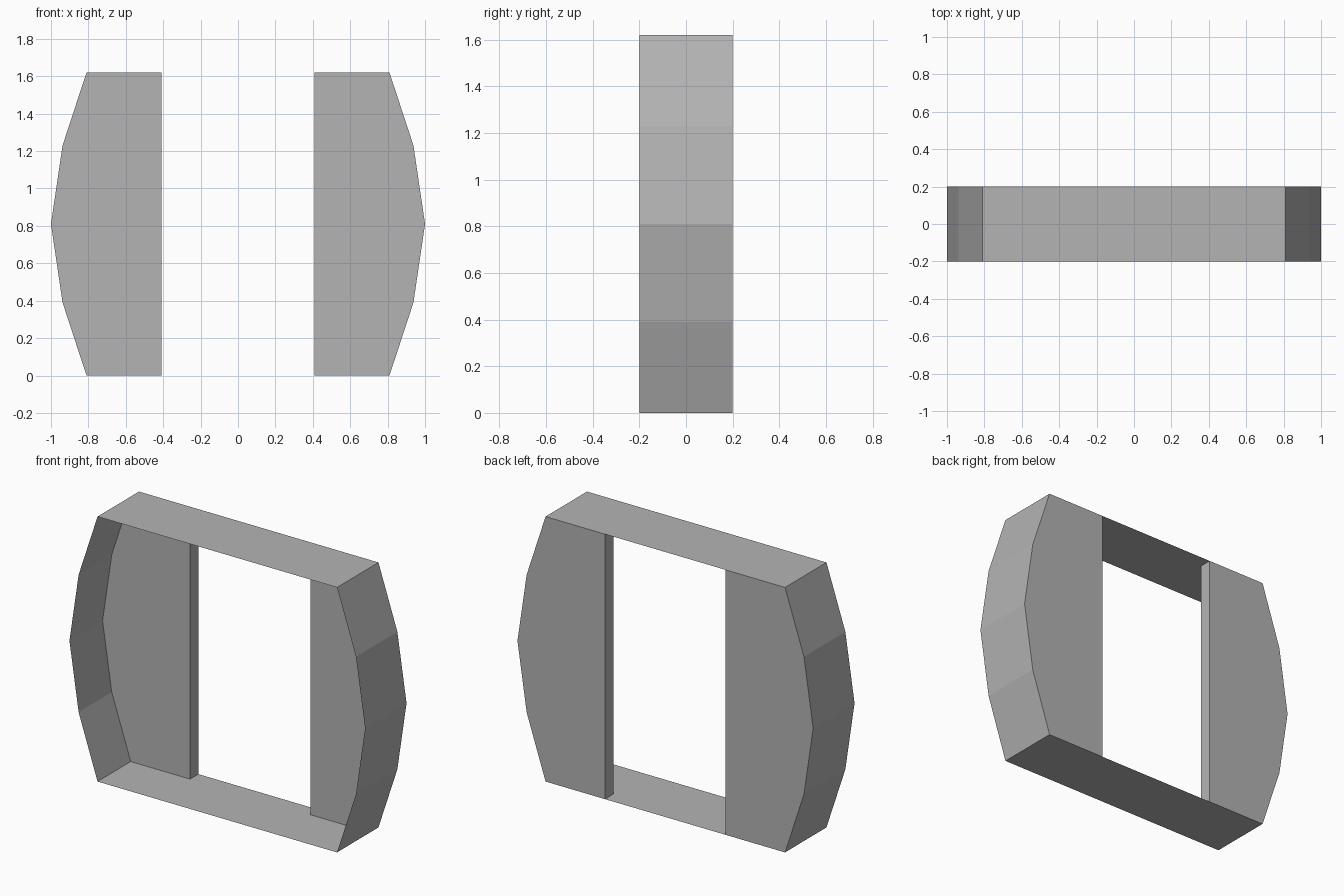
import bpy, bmesh

if "Cube" in bpy.data.objects:
    bpy.data.objects.remove(bpy.data.objects["Cube"])

HALF_DEPTH = 0.2      # band runs from y = -0.2 to 0.2
PANEL_FRONT = 0.12    # panels fill the back 0.08
INNER_X = 0.408
SIDE = [(0.81, 0.0), (0.938, 0.39), (1.0, 0.81), (0.938, 1.23), (0.81, 1.62)]

grey = bpy.data.materials.new("dark_grey")
grey.diffuse_color = (0.456, 0.456, 0.456, 1)
grey.use_nodes = True
grey.node_tree.nodes["Principled BSDF"].inputs["Base Color"].default_value = grey.diffuse_color


def make_object(name, bm):
    mesh = bpy.data.meshes.new(name)
    bm.to_mesh(mesh)
    bm.free()
    mesh.materials.append(grey)
    obj = bpy.data.objects.new(name, mesh)
    bpy.context.collection.objects.link(obj)
    return obj


def rows(bm, profile, y0, y1):
    return [[bm.verts.new((x, y, z)) for x, z in profile] for y in (y0, y1)]


# Outer band: thin barrel-shaped loop, open at front and back
bm = bmesh.new()
loop = SIDE + [(-x, z) for x, z in reversed(SIDE)]
front, back = rows(bm, loop, -HALF_DEPTH, HALF_DEPTH)
for i in range(len(loop)):
    j = (i + 1) % len(loop)
    bm.faces.new((front[i], front[j], back[j], back[i]))
bm.normal_update()
# Point the faces outward
for f in bm.faces:
    c = f.calc_center_median()
    if f.normal.x * c.x + f.normal.z * (c.z - 0.81) < 0:
        f.normal_flip()
make_object("outer_band", bm)

# Back panels: thick plates whose outer rim is closed by the band
for name, s in (("right_back_panel", 1), ("left_back_panel", -1)):
    bm = bmesh.new()
    profile = [(s * x, z) for x, z in SIDE + [(INNER_X, 1.62), (INNER_X, 0.0)]]
    front, back = rows(bm, profile, PANEL_FRONT, HALF_DEPTH)
    faces = [bm.faces.new(front), bm.faces.new(back[::-1]),
             bm.faces.new((front[6], front[5], back[5], back[6]))]
    if s < 0:
        bmesh.ops.reverse_faces(bm, faces=faces)
    make_object(name, bm)
